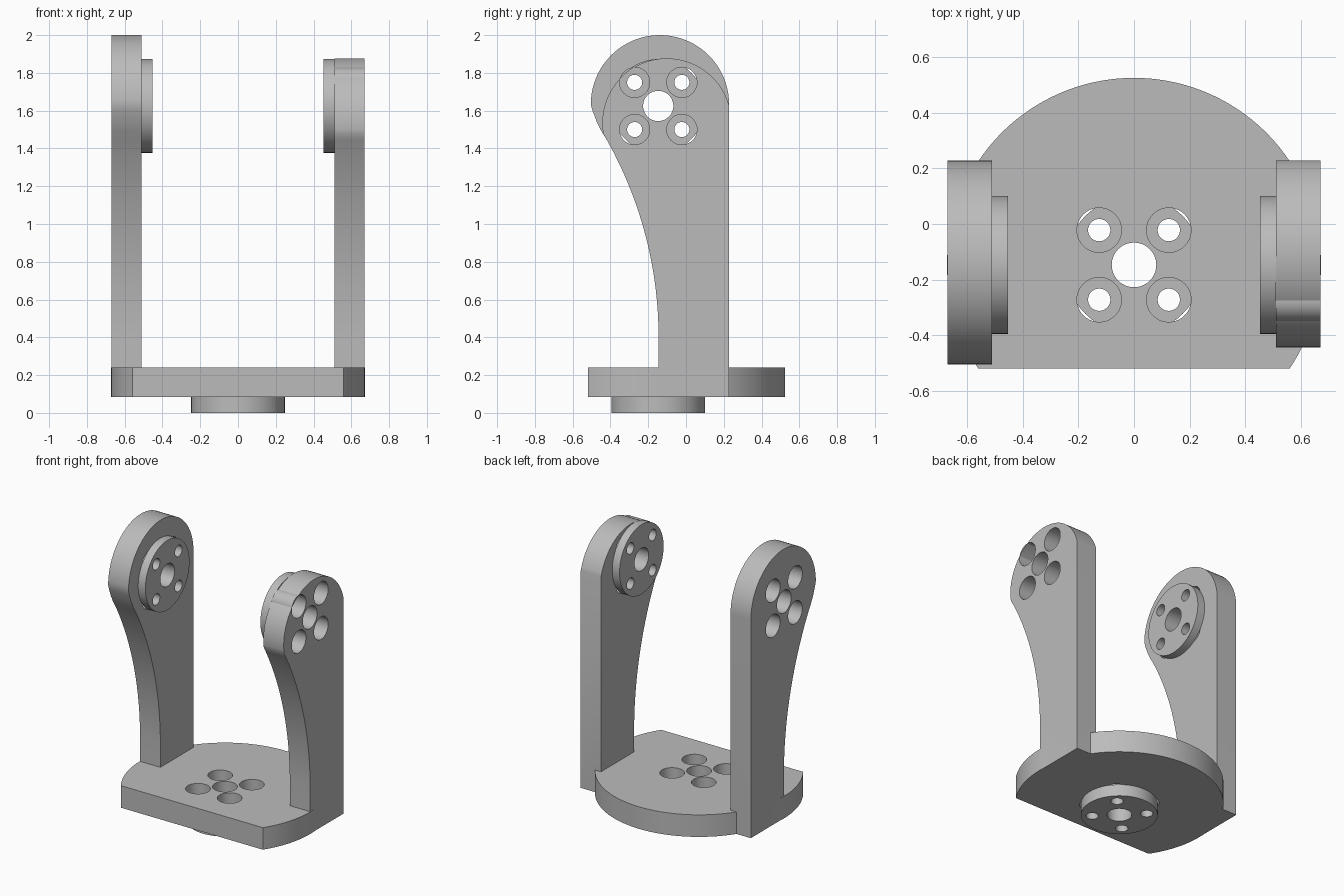
import bpy
import bmesh
from math import cos, sin, pi, radians, sqrt
from mathutils import Matrix

cube = bpy.data.objects.get("Cube")
if cube:
    bpy.data.objects.remove(cube)

grey = bpy.data.materials.new("plain grey")
grey.use_nodes = True
grey.diffuse_color = (0.5, 0.5, 0.5, 1)
grey.node_tree.nodes["Principled BSDF"].inputs["Base Color"].default_value = (0.5, 0.5, 0.5, 1)

BOTTOM, TOP = 0.083, 0.24        # base plate heights
INNER, OUTER = 0.51, 0.67        # arm faces in x
MID = -0.147                     # y of the hub and pivot axes
PIVOT = 1.625                    # z of the arm pivots
SIDEWAYS = Matrix(((0, 0, 1), (1, 0, 0), (0, 1, 0))).to_4x4()  # profile (y, z) along x


def arc(cx, cy, r, start, end, n):
    return [(cx + r * cos(radians(start + (end - start) * i / n)),
             cy + r * sin(radians(start + (end - start) * i / n))) for i in range(n + 1)]


def circle(cx, cy, r, n=64):
    return arc(cx, cy, r, 0, 360, n)[:-1]


def holes(cx, cy, small):
    """Centre bore with four screw holes around it."""
    d = 0.125
    return [circle(cx, cy, 0.08)] + [circle(cx + sx * d, cy + sy * d, small, 40)
                                     for sx in (-1, 1) for sy in (-1, 1)]


def plate(name, loops, low, high, matrix=Matrix()):
    """Extrude an outline with holes from low to high along the profile's axis."""
    curve = bpy.data.curves.new(name, 'CURVE')
    curve.dimensions = '2D'
    curve.fill_mode = 'BOTH'
    curve.extrude = (high - low) / 2
    for pts in loops:
        s = curve.splines.new('POLY')
        s.points.add(len(pts) - 1)
        for p, (x, y) in zip(s.points, pts):
            p.co = (x, y, 0, 1)
        s.use_cyclic_u = True
    temp = bpy.data.objects.new(name, curve)
    bpy.context.collection.objects.link(temp)
    graph = bpy.context.evaluated_depsgraph_get()
    mesh = bpy.data.meshes.new_from_object(temp.evaluated_get(graph))
    bpy.data.objects.remove(temp)
    bm = bmesh.new()
    bm.from_mesh(mesh)
    bm.transform(matrix @ Matrix.Translation((0, 0, (low + high) / 2)))
    bmesh.ops.remove_doubles(bm, verts=bm.verts, dist=0.0001)
    bmesh.ops.recalc_face_normals(bm, faces=bm.faces)
    bm.to_mesh(mesh)
    bm.free()
    mesh.materials.clear()
    mesh.materials.append(grey)
    obj = bpy.data.objects.new(name, mesh)
    bpy.context.collection.objects.link(obj)
    return obj


# Arm outlines: straight back, round head, hollow front edge
R, FOOT = 2.13, 0.4
hollow = []
for i in range(17):
    z = 1.444 - (1.444 - FOOT) * i / 16
    hollow.append((-0.145 - R + sqrt(R * R - (z - FOOT) ** 2), z))
foot = hollow + [(-0.145, BOTTOM), (0.228, BOTTOM)]
tall_head = arc(-0.138, 1.634, 0.366, 0, 180, 40) + [(-0.495, 1.60), (-0.472, 1.54), (-0.447, 1.49)]
short_head = arc(-0.101, 1.535, 0.342, 16, 190, 40)

bores = holes(MID, PIVOT, 0.08)
right_arm = plate("tall_arm", [tall_head + foot] + bores, -OUTER, -INNER, SIDEWAYS)
left_arm = plate("short_arm", [short_head + foot] + bores, INNER, OUTER, SIDEWAYS)

# Round base plate with a flat front
base = plate("base_plate", [arc(0, MID, 0.672, -33.7, 213.7, 96)] + holes(0, MID, 0.08), BOTTOM, TOP)

# Weld the arms to the base
for arm in (right_arm, left_arm):
    mod = base.modifiers.new("weld", 'BOOLEAN')
    mod.operation = 'UNION'
    mod.solver = 'EXACT'
    mod.object = arm
bracket = bpy.data.meshes.new_from_object(
    base.evaluated_get(bpy.context.evaluated_depsgraph_get()))
base.modifiers.clear()
base.data = bracket
base.name = "bracket_body"
for arm in (right_arm, left_arm):
    bpy.data.objects.remove(arm)

# Mounting discs with narrow screw holes
pivot = [circle(MID, PIVOT, 0.248)] + holes(MID, PIVOT, 0.04)
parts = [base,
         plate("right_pivot_disc", pivot, -INNER, -0.453, SIDEWAYS),
         plate("left_pivot_disc", pivot, 0.453, INNER, SIDEWAYS),
         plate("base_disc", [circle(0, MID, 0.248)] + holes(0, MID, 0.04), 0, BOTTOM)]

# Smooth curved walls, sharp rims
bpy.ops.object.select_all(action='DESELECT')
for p in parts:
    p.select_set(True)
bpy.context.view_layer.objects.active = base
bpy.ops.object.shade_smooth_by_angle(angle=radians(30))
